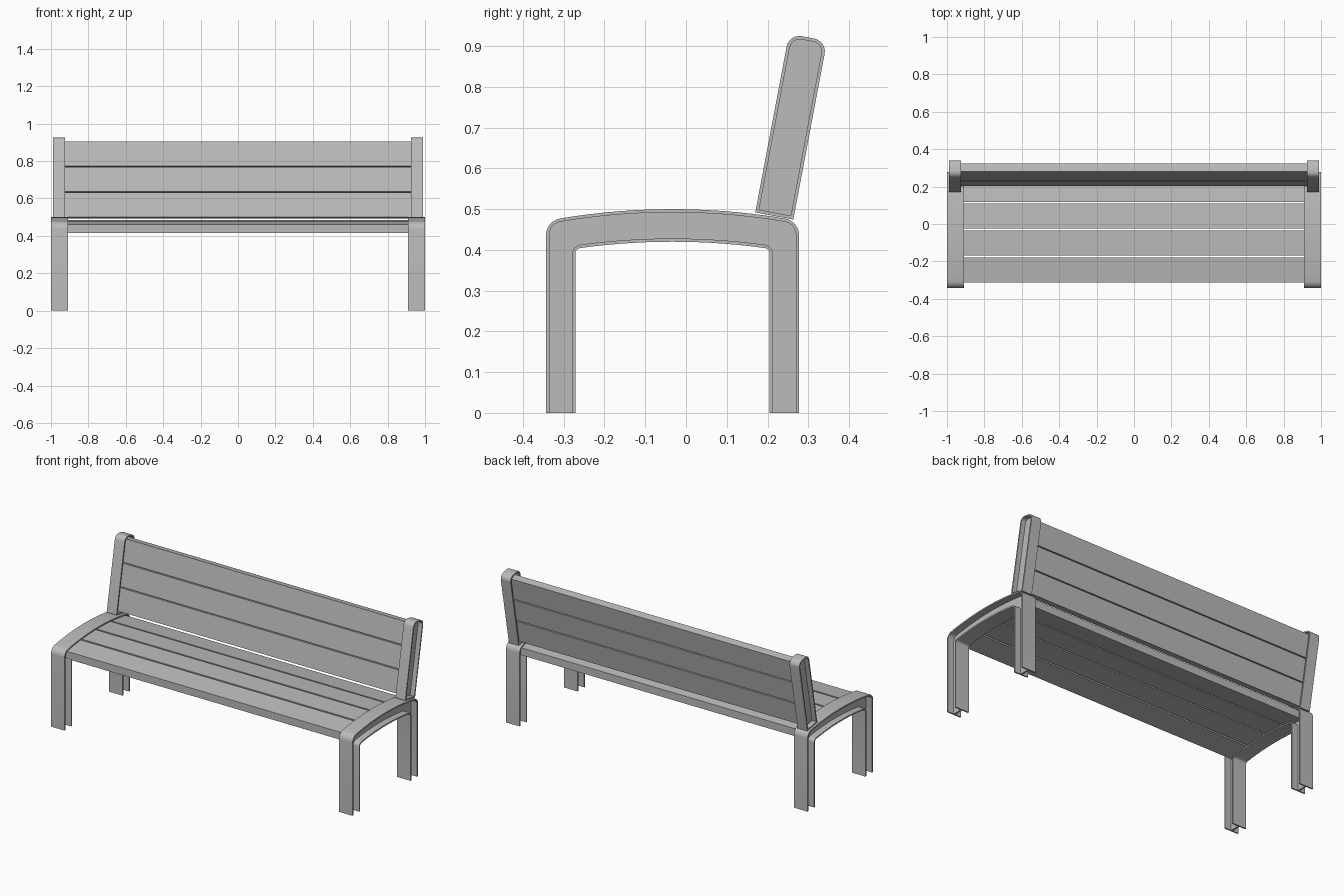
import bpy, bmesh, math

cube = bpy.data.objects.get("Cube")
if cube:
    bpy.data.objects.remove(cube, do_unlink=True)

grey = bpy.data.materials.new("plain_grey")
grey.use_nodes = True
grey.diffuse_color = (0.5, 0.5, 0.5, 1)
bsdf = next(n for n in grey.node_tree.nodes if n.type == 'BSDF_PRINCIPLED')
bsdf.inputs["Base Color"].default_value = grey.diffuse_color

RIM = 0.008      # flange thickness
MID_Y = -0.033   # centre of the side frame
ARCH = 0.3       # curvature of the seat


def finish(name, bm):
    bmesh.ops.recalc_face_normals(bm, faces=bm.faces)
    mesh = bpy.data.meshes.new(name)
    bm.to_mesh(mesh)
    bm.free()
    mesh.materials.append(grey)
    obj = bpy.data.objects.new(name, mesh)
    bpy.context.collection.objects.link(obj)
    bpy.ops.object.select_all(action='DESELECT')
    obj.select_set(True)
    bpy.context.view_layer.objects.active = obj
    bpy.ops.object.shade_smooth_by_angle(angle=math.radians(30))


def prism(bm, profile, x0, x1):
    """Extrude a (y, z) outline along x."""
    a = [bm.verts.new((x0, y, z)) for y, z in profile]
    b = [bm.verts.new((x1, y, z)) for y, z in profile]
    bm.faces.new(a)
    bm.faces.new(b[::-1])
    for i in range(len(a)):
        j = (i + 1) % len(a)
        bm.faces.new((a[i], b[i], b[j], a[j]))


def flange(bm, outer, inner, x0, x1, closed=False):
    """Thin band between two matching paths, extruded along x."""
    rows = [[bm.verts.new((x, *p)) for x, p in
             ((x0, o), (x1, o), (x1, n), (x0, n))]
            for o, n in zip(outer, inner)]
    last = len(rows)
    for i in range(last if closed else last - 1):
        r, s = rows[i], rows[(i + 1) % last]
        for k in range(4):
            m = (k + 1) % 4
            bm.faces.new((r[k], r[m], s[m], s[k]))
    if not closed:
        bm.faces.new(rows[0])
        bm.faces.new(rows[-1])


def fillet(prev, corner, nxt, radius, steps=6):
    """Rounded corner as a list of points."""
    def toward(p):
        d = math.dist(p, corner)
        return [(p[i] - corner[i]) / d * radius for i in (0, 1)]
    u, v = toward(prev), toward(nxt)
    pts = []
    for i in range(steps + 1):
        t = math.pi / 2 * i / steps
        a, b = 1 - math.sin(t), 1 - math.cos(t)
        pts.append(tuple(corner[k] + u[k] * a + v[k] * b for k in (0, 1)))
    return pts


def arch(y, crown):
    return crown - ARCH * (y - MID_Y) ** 2


def portal(half, crown, radius):
    """Leg, arched seat rail and leg as one path from foot to foot."""
    y0, y1 = MID_Y - half, MID_Y + half
    c0, c1 = (y0, arch(y0, crown)), (y1, arch(y1, crown))
    span = [y0 + (y1 - y0) * (0.1 + 0.8 * i / 12) for i in range(13)]
    curve = [(y, arch(y, crown)) for y in span]
    return ([(y0, 0)] + fillet((y0, 0), c0, curve[0], radius) + curve
            + fillet(curve[-1], c1, (y1, 0), radius) + [(y1, 0)])


# Leaning coordinates of the backrest: u across, v along
TILT = math.radians(10.7)


def lean(u, v):
    s, c = math.sin(TILT), math.cos(TILT)
    return (0.17 + u * c + v * s, 0.492 - u * s + v * c)


def post_outline(t):
    w, h, r = 0.095 - t, 0.446 - t, 0.032 - t
    bl, tl, tr, br = (t, t), (t, h), (w, h), (w, t)
    pts = [bl] + fillet(bl, tl, tr, r) + fillet(tl, tr, br, r) + [br]
    return [lean(*p) for p in pts]


# Side frames and backrest posts, with an H-shaped section
for side, sign in (("left", 1), ("right", -1)):
    bm = bmesh.new()
    rail_in = portal(0.3105 - RIM, 0.5 - RIM, 0.034 - RIM)
    soffit_in = portal(0.2385 + RIM, 0.42 + RIM, 0.012 + RIM)
    flange(bm, portal(0.3105, 0.5, 0.034), rail_in, sign * 0.91, sign)
    flange(bm, soffit_in, portal(0.2385, 0.42, 0.012), sign * 0.91, sign)
    prism(bm, rail_in + soffit_in[::-1], sign * 0.95, sign * 0.96)
    finish(side + "_side_frame", bm)

    bm = bmesh.new()
    flange(bm, post_outline(0), post_outline(RIM),
           sign * 0.925, sign * 0.99, closed=True)
    prism(bm, post_outline(RIM), sign * 0.953, sign * 0.962)
    finish(side + "_back_post", bm)

# Seat slats following the arch
for i in range(4):
    y0 = -0.312 + i * 0.1435
    y1 = y0 + 0.1335
    bm = bmesh.new()
    prism(bm, [(y0, arch(y0, 0.44)), (y1, arch(y1, 0.44)),
               (y1, arch(y1, 0.485)), (y0, arch(y0, 0.485))], -0.952, 0.952)
    finish(f"seat_slat_{i + 1}", bm)

# Backrest slats
for i in range(3):
    v0 = 0.014 + i * 0.139
    v1 = v0 + 0.133
    bm = bmesh.new()
    prism(bm, [lean(u, v) for u, v in
               ((0.031, v0), (0.076, v0), (0.076, v1), (0.031, v1))],
          -0.955, 0.955)
    finish(f"back_slat_{i + 1}", bm)
